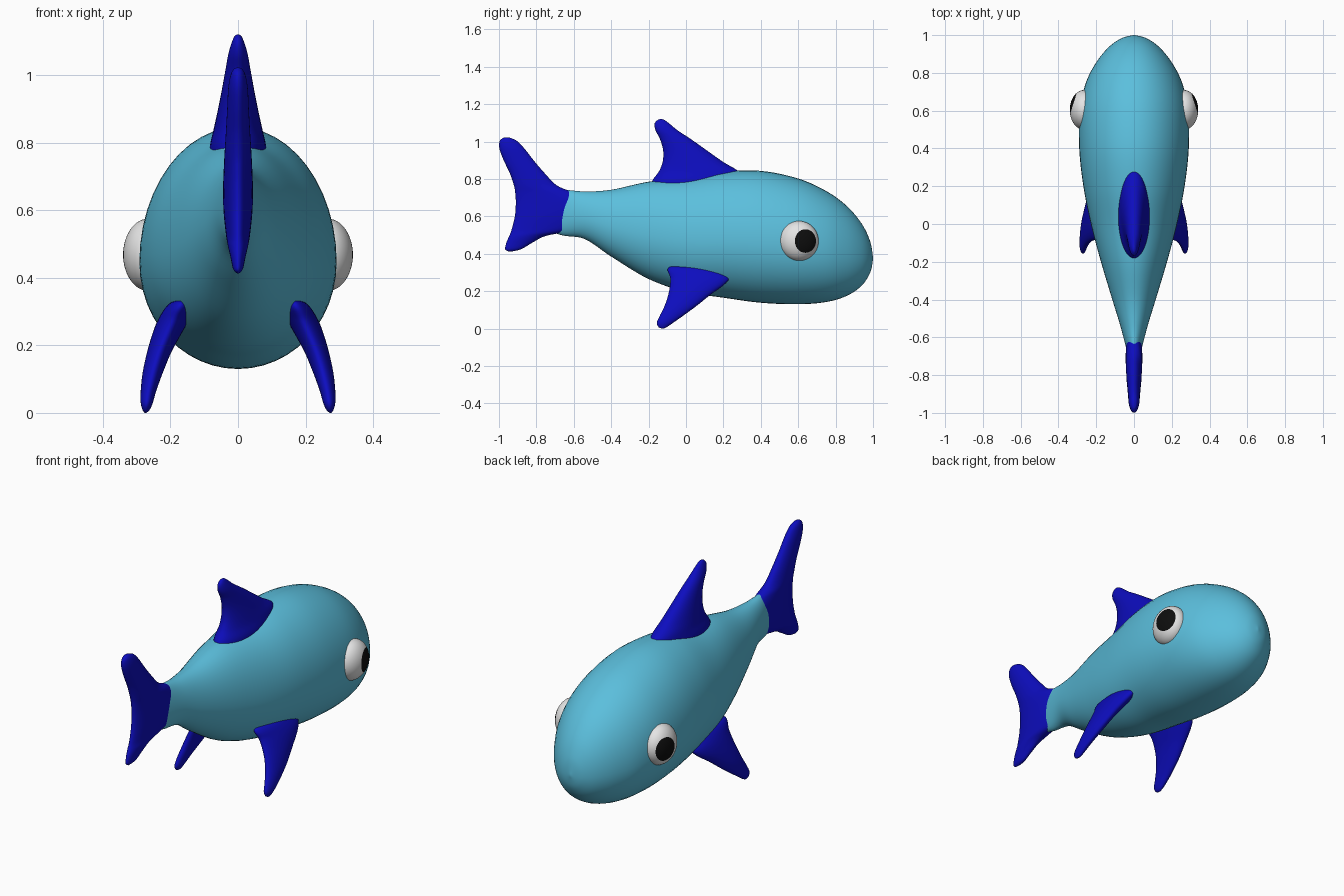
import bpy, bmesh, math
from mathutils import Matrix, Vector


def material(name, rgb):
    m = bpy.data.materials.new(name)
    m.diffuse_color = (*rgb, 1)
    return m


SKY = material("light blue", (0.105, 0.52, 0.72))
NAVY = material("deep blue", (0.004, 0.004, 0.52))
WHITE = material("eye white", (0.78, 0.78, 0.78))
BLACK = material("black", (0.004, 0.004, 0.004))


def finish(bm, name, mats):
    bmesh.ops.recalc_face_normals(bm, faces=bm.faces)
    for f in bm.faces:
        f.smooth = True
    me = bpy.data.meshes.new(name)
    bm.to_mesh(me)
    bm.free()
    for m in mats:
        me.materials.append(m)
    ob = bpy.data.objects.new(name, me)
    bpy.context.collection.objects.link(ob)
    return ob


def spline(rows, steps=6):
    """Catmull-Rom interpolation through rows of section values."""
    out = []
    for i in range(len(rows) - 1):
        p = [rows[max(0, min(len(rows) - 1, i + k))] for k in (-1, 0, 1, 2)]
        for s in range(steps):
            t = s / steps
            out.append([b + 0.5 * t * (c - a + t * (2 * a - 5 * b + 4 * c - d + t * (3 * (b - c) + d - a)))
                        for a, b, c, d in zip(*p)])
    return out + [list(rows[-1])]


def loft(name, rows, point, mat, n=48):
    """Bridge closed rings; point(row, angle) gives each ring position."""
    bm = bmesh.new()
    rings = [[bm.verts.new(point(r, 2 * math.pi * k / n)) for k in range(n)] for r in spline(rows)]
    for a, b in zip(rings, rings[1:]):
        for k in range(n):
            bm.faces.new((a[k], a[k - 1], b[k - 1], b[k]))
    bm.faces.new(rings[0])
    bm.faces.new(rings[-1])
    return finish(bm, name, [mat])


# Body: y, top z, bottom z, half width
body = [(-0.76, 0.64, 0.60, 0.004), (-0.73, 0.71, 0.53, 0.022), (-0.66, 0.74, 0.498, 0.041),
        (-0.54, 0.733, 0.478, 0.072), (-0.40, 0.742, 0.385, 0.115), (-0.20, 0.785, 0.265, 0.175),
        (0.0, 0.805, 0.196, 0.228), (0.2, 0.838, 0.165, 0.268), (0.4, 0.843, 0.138, 0.29),
        (0.6, 0.802, 0.13, 0.287), (0.75, 0.735, 0.142, 0.254), (0.86, 0.655, 0.175, 0.197),
        (0.94, 0.56, 0.23, 0.13), (0.985, 0.465, 0.30, 0.063), (1.0, 0.38, 0.37, 0.003)]


def body_point(r, a):
    y, top, bot, w = r
    zc = bot + 0.45 * (top - bot)
    s = math.sin(a)
    return (w * math.cos(a), y, zc + s * ((top - zc) if s > 0 else (zc - bot)))


loft("body", body, body_point, SKY)


# Fins: z, back y, front y, centre x, half thickness
def fin_point(side=1):
    return lambda r, a: (side * (r[3] + r[4] * math.sin(a)),
                         (r[1] + r[2]) / 2 + (r[2] - r[1]) / 2 * math.cos(a), r[0])


tail = [(0.412, -0.95, -0.93, 0, 0.002), (0.425, -0.967, -0.88, 0, 0.014), (0.46, -0.96, -0.82, 0, 0.022),
        (0.495, -0.945, -0.75, 0, 0.03), (0.53, -0.932, -0.60, 0, 0.036), (0.60, -0.915, -0.52, 0, 0.043),
        (0.67, -0.91, -0.52, 0, 0.044), (0.725, -0.913, -0.60, 0, 0.042), (0.765, -0.92, -0.69, 0, 0.04),
        (0.83, -0.942, -0.755, 0, 0.036), (0.90, -0.975, -0.815, 0, 0.032), (0.96, -0.997, -0.862, 0, 0.029),
        (1.0, -0.997, -0.90, 0, 0.022), (1.018, -0.98, -0.935, 0, 0.012), (1.022, -0.965, -0.955, 0, 0.002)]
loft("tail_fin", tail, fin_point(), NAVY)

dorsal = [(0.74, -0.19, 0.28, 0, 0.083), (0.79, -0.18, 0.287, 0, 0.083), (0.84, -0.145, 0.28, 0, 0.072),
          (0.89, -0.125, 0.20, 0, 0.061), (0.95, -0.122, 0.115, 0, 0.049), (1.01, -0.138, 0.03, 0, 0.038),
          (1.06, -0.163, -0.045, 0, 0.029), (1.095, -0.168, -0.088, 0, 0.019), (1.115, -0.152, -0.115, 0, 0.01),
          (1.12, -0.138, -0.13, 0, 0.002)]
loft("dorsal_fin", dorsal, fin_point(), NAVY)

side_fin = [(0.0, -0.13, -0.12, 0.274, 0.002), (0.008, -0.147, -0.102, 0.272, 0.01),
            (0.03, -0.156, -0.07, 0.27, 0.018), (0.065, -0.142, -0.02, 0.265, 0.023),
            (0.12, -0.115, 0.055, 0.252, 0.03), (0.18, -0.095, 0.13, 0.233, 0.036),
            (0.235, -0.085, 0.205, 0.21, 0.043), (0.275, -0.085, 0.232, 0.191, 0.046),
            (0.31, -0.098, 0.20, 0.174, 0.042), (0.328, -0.09, 0.16, 0.168, 0.028),
            (0.335, -0.06, 0.11, 0.165, 0.004)]

for side, label in ((1, "right"), (-1, "left")):
    loft(label + "_side_fin", side_fin, fin_point(side), NAVY)

    # Eye: flattened ball with its pole aimed slightly forward, pupil around the pole
    aim = Vector((side * math.cos(math.radians(24)), math.sin(math.radians(24)), 0))
    bm = bmesh.new()
    bmesh.ops.create_uvsphere(bm, u_segments=48, v_segments=30, radius=1,
                              matrix=aim.to_track_quat('Z', 'Y').to_matrix().to_4x4())
    for f in bm.faces:
        f.material_index = int(f.calc_center_median().normalized().dot(aim) > math.cos(math.radians(36)))
    bmesh.ops.transform(bm, verts=bm.verts,
                        matrix=Matrix.Translation((side * 0.265, 0.604, 0.468)) @ Matrix.Diagonal((0.075, 0.105, 0.107, 1)))
    finish(bm, label + "_eye", [WHITE, BLACK])
